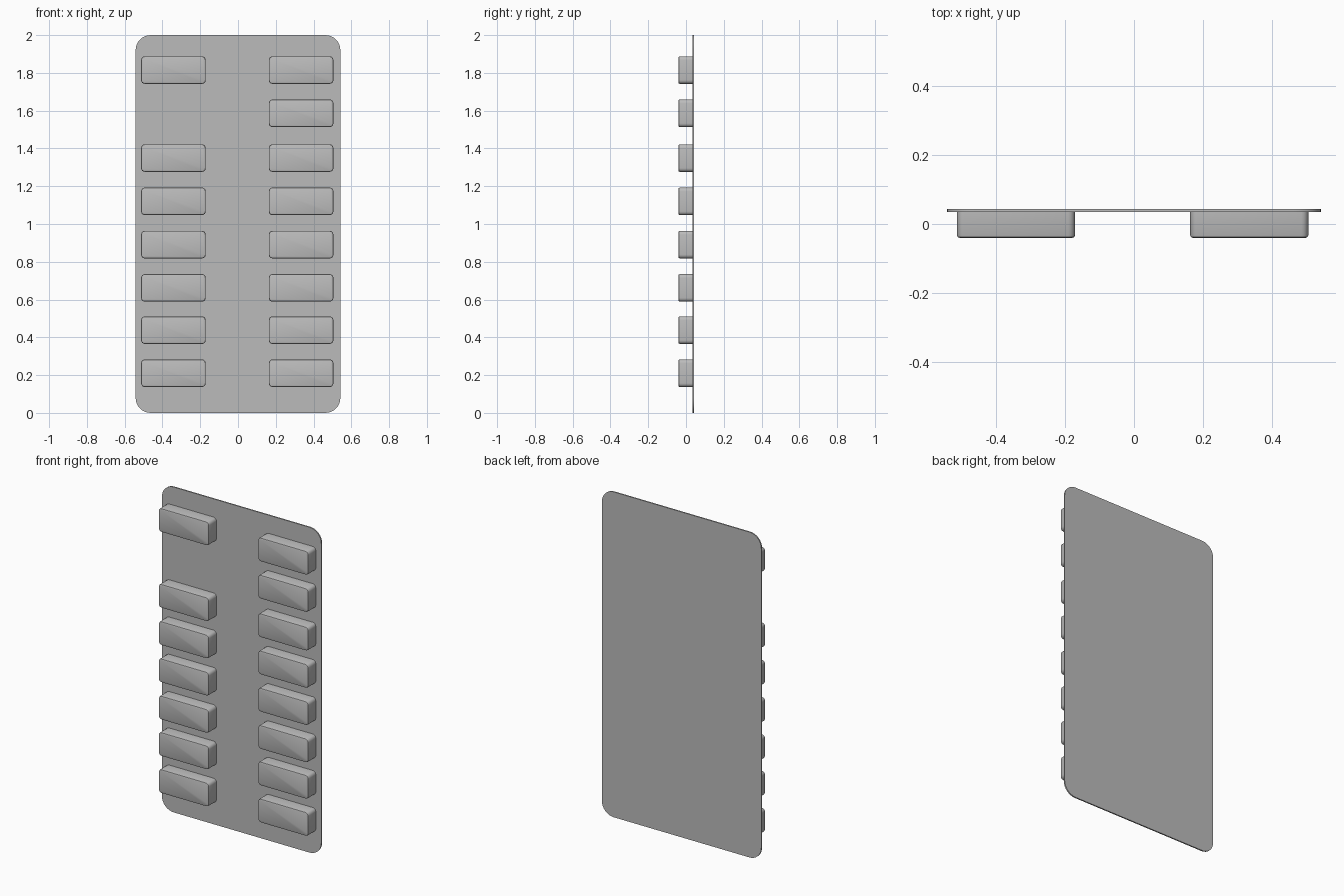
import bpy
import bmesh
from math import cos, sin, pi

cube = bpy.data.objects.get("Cube")
if cube:
    bpy.data.objects.remove(cube, do_unlink=True)

grey = bpy.data.materials.new("plain_grey")
grey.use_nodes = True
colour = (0.5, 0.5, 0.5, 1)
grey.diffuse_color = colour
grey.node_tree.nodes["Principled BSDF"].inputs["Base Color"].default_value = colour


def rounded_slab(name, size, centre, radius, steps, front_bevel=0):
    """Rounded rectangle facing -y, extruded backwards, with a softened front rim."""
    width, depth, height = size
    bm = bmesh.new()
    outline = []
    for corner, (sx, sz) in enumerate([(1, 1), (-1, 1), (-1, -1), (1, -1)]):
        for i in range(steps + 1):
            a = (corner + i / steps) * pi / 2
            outline.append(bm.verts.new((sx * (width / 2 - radius) + radius * cos(a),
                                         -depth / 2,
                                         sz * (height / 2 - radius) + radius * sin(a))))
    face = bm.faces.new(outline)
    back = bmesh.ops.extrude_face_region(bm, geom=[face], use_keep_orig=True)
    moved = [v for v in back["geom"] if isinstance(v, bmesh.types.BMVert)]
    bmesh.ops.translate(bm, verts=moved, vec=(0, depth, 0))
    bmesh.ops.recalc_face_normals(bm, faces=bm.faces)
    if front_bevel:
        rim = [e for e in bm.edges if all(v.co.y < 0 for v in e.verts)]
        bmesh.ops.bevel(bm, geom=rim, offset=front_bevel, segments=2,
                        profile=0.5, affect='EDGES')
    mesh = bpy.data.meshes.new(name)
    bm.to_mesh(mesh)
    bm.free()
    mesh.materials.append(grey)
    obj = bpy.data.objects.new(name, mesh)
    obj.location = centre
    bpy.context.collection.objects.link(obj)
    bpy.ops.object.select_all(action='DESELECT')
    obj.select_set(True)
    bpy.context.view_layer.objects.active = obj
    bpy.ops.object.shade_smooth_by_angle(angle=pi / 6)
    return obj


# Thin backing panel
rounded_slab("back_panel", (1.084, 0.008, 2.0), (0, 0.039, 1.0), 0.08, 8)

# Two columns of raised blocks; the right column skips one row
rows = [0.21, 0.438, 0.662, 0.891, 1.12, 1.349, 1.586, 1.815]
for side, x, skipped in (("left", 0.334, None), ("right", -0.342, 6)):
    for i, z in enumerate(rows):
        if i != skipped:
            rounded_slab(f"{side}_block_{i + 1}", (0.342, 0.077, 0.146),
                         (x, -0.0015, z), 0.02, 4, 0.007)
